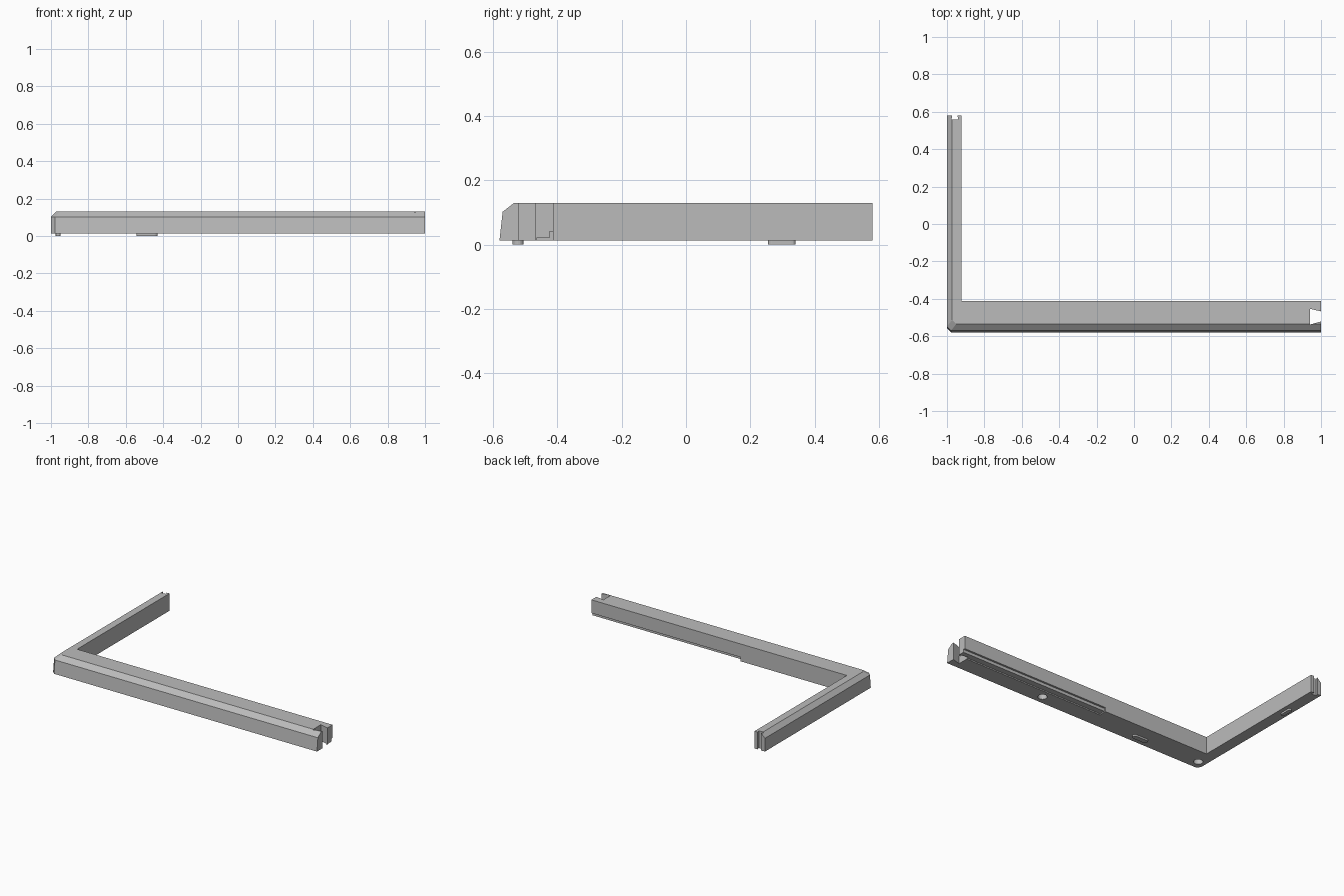
import bpy, bmesh, math

if "Cube" in bpy.data.objects:
    bpy.data.objects.remove(bpy.data.objects["Cube"])

grey = bpy.data.materials.new("plain grey")
grey.use_nodes = True
colour = (0.5, 0.5, 0.5, 1)
grey.diffuse_color = colour
grey.node_tree.nodes["Principled BSDF"].inputs["Base Color"].default_value = colour

BASE, SHOULDER, TOP = 0.012, 0.102, 0.13
BACK, INNER_X, INNER_Y = 0.58, -0.922, -0.412


def loft(name, layers):
    """Closed solid through matching outlines, each given as (z, points)."""
    bm = bmesh.new()
    rings = [[bm.verts.new((x, y, z)) for x, y in pts] for z, pts in layers]
    bm.faces.new(rings[0][::-1])
    bm.faces.new(rings[-1])
    n = len(rings[0])
    for low, high in zip(rings, rings[1:]):
        for i in range(n):
            j = (i + 1) % n
            bm.faces.new((low[i], low[j], high[j], high[i]))
    bmesh.ops.recalc_face_normals(bm, faces=bm.faces)
    mesh = bpy.data.meshes.new(name)
    bm.to_mesh(mesh)
    bm.free()
    obj = bpy.data.objects.new(name, mesh)
    bpy.context.collection.objects.link(obj)
    mesh.materials.append(grey)
    return obj


def prism(name, pts, z0, z1):
    return loft(name, [(z0, pts), (z1, pts)])


def rect(x0, x1, y0, y1):
    return [(x0, y0), (x1, y0), (x1, y1), (x0, y1)]


def slot(cx, cy, half, r, along_x=True, steps=10):
    """Round-ended slot outline; half = 0 gives a circle."""
    pts = []
    for side in (1, -1):
        for i in range(steps + 1 if half else steps):
            a = math.pi * (i / steps - 0.5) + (math.pi if side < 0 else 0)
            u, v = side * half + r * math.cos(a), r * math.sin(a)
            pts.append((cx + u, cy + v) if along_x else (cx - v, cy + u))
    return pts


def frame_outline(left, front, cut=0.022):
    return [(left + cut, front), (1, front), (1, INNER_Y), (INNER_X, INNER_Y),
            (INNER_X, BACK), (left, BACK), (left, front + cut)]


# L-shaped frame with sloped front and bevelled outer top edge
frame = loft("corner_frame", [
    (BASE, frame_outline(-1, -0.58)),
    (SHOULDER, frame_outline(-1, -0.57)),
    (TOP, frame_outline(-0.972, -0.534)),
])

cutters = [
    # dovetail sockets at the two free ends
    prism("front_bar_socket", [(0.94, -0.538), (1.02, -0.515),
                               (1.02, -0.472), (0.94, -0.453)], -0.1, 0.3),
    prism("side_arm_socket", [(-0.976, 0.56), (-0.94, 0.56),
                              (-0.948, 0.6), (-0.968, 0.6)], -0.1, 0.3),
    # stepped rebate under the inner edge of the front bar
    prism("rebate_shallow", rect(-0.12, 1.1, -0.465, -0.3), -0.1, 0.02),
    prism("rebate_deep", rect(-0.12, 1.1, -0.425, -0.3), -0.05, 0.04),
    # blind round holes underneath
    prism("corner_hole", slot(-0.945, -0.518, 0, 0.029), -0.1, 0.08),
    prism("middle_hole", slot(0.29, -0.522, 0, 0.029), -0.1, 0.08),
]
for cutter in cutters:
    mod = frame.modifiers.new(cutter.name, "BOOLEAN")
    mod.operation = "DIFFERENCE"
    mod.solver = "EXACT"
    mod.object = cutter
    cutter.hide_render = True
    cutter.display_type = "WIRE"

# Apply the cuts, then drop the cutters
bpy.context.view_layer.update()
cut_mesh = bpy.data.meshes.new_from_object(
    frame.evaluated_get(bpy.context.evaluated_depsgraph_get()))
frame.modifiers.clear()
frame.data = cut_mesh
for cutter in cutters:
    bpy.data.objects.remove(cutter)

# Slot-shaped feet
prism("front_foot", slot(-0.487, -0.522, 0.04, 0.017), 0, BASE + 0.002)
prism("side_foot", slot(-0.962, 0.298, 0.03, 0.013, along_x=False), 0, BASE + 0.002)
